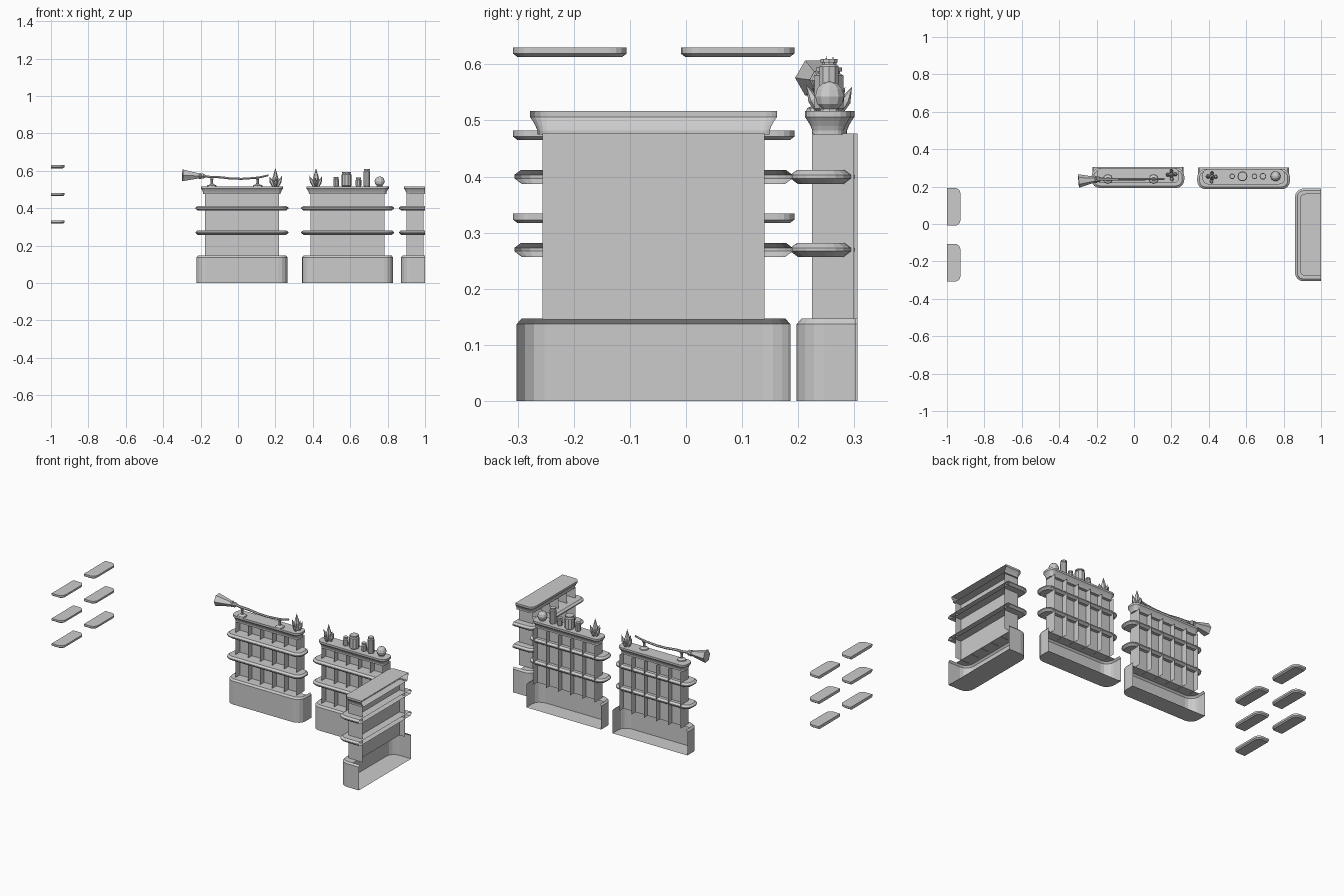
import bpy, bmesh
from math import sin, cos, pi, radians
from mathutils import Matrix, Vector

if "Cube" in bpy.data.objects:
    bpy.data.objects.remove(bpy.data.objects["Cube"])


def finish(name, bm, mat):
    bmesh.ops.remove_doubles(bm, verts=bm.verts, dist=1e-5)
    me = bpy.data.meshes.new(name)
    bm.to_mesh(me)
    bm.free()
    me.transform(mat)
    ob = bpy.data.objects.new(name, me)
    bpy.context.collection.objects.link(ob)
    return ob


def place(x, y, z=0, turn=0):
    return Matrix.Translation((x, y, z)) @ Matrix.Rotation(radians(turn), 4, 'Z')


def outline(w, f, b, r, closed):
    """Plan with rounded front corners (front is -y); back rounded too if closed."""
    corners = [(w - r, f + r, -90), (-w + r, f + r, 180)]
    pts = []

    def arc(cx, cy, a0):
        for i in range(5):
            a = radians(a0 + i * 22.5)
            pts.append((cx + r * cos(a), cy + r * sin(a)))
    if not closed:
        pts.append((-w, b))
    else:
        arc(-w + r, b - r, 90)
    arc(*[corners[1][0], corners[1][1], 180])
    arc(*[corners[0][0], corners[0][1], -90])
    if not closed:
        pts.append((w, b))
    else:
        arc(w - r, b - r, 0)
    return pts


def slab(name, mat, w, f, b, r, layers, closed=False, bottom=True, top=True, back=False):
    """Loft of an outline through (inset, z) layers."""
    bm = bmesh.new()
    rings = []
    for d, z in layers:
        p = outline(w - d, f + d, b - (d if closed else 0), max(r - d, .004), closed)
        rings.append([bm.verts.new((x, y, z)) for x, y in p])
    n = len(rings[0])
    for lo, hi in zip(rings, rings[1:]):
        for i in range(n if closed or back else n - 1):
            j = (i + 1) % n
            bm.faces.new((lo[i], lo[j], hi[j], hi[i]))
    if bottom:
        bm.faces.new(rings[0][::-1])
    if top:
        bm.faces.new(rings[-1])
    return finish(name, bm, mat)


def lathe(name, profile, n, mat):
    """Faceted turned solid from (radius, z) points."""
    bm = bmesh.new()
    rings = [[bm.verts.new((max(r, 1e-6) * cos(2 * pi * i / n), max(r, 1e-6) * sin(2 * pi * i / n), z))
              for i in range(n)] for r, z in profile]
    for lo, hi in zip(rings, rings[1:]):
        for i in range(n):
            j = (i + 1) % n
            bm.faces.new((lo[i], lo[j], hi[j], hi[i]))
    if profile[0][0] > 0:
        bm.faces.new(rings[0][::-1])
    if profile[-1][0] > 0:
        bm.faces.new(rings[-1])
    return finish(name, bm, mat)


def sheet(bm, a, b, z0, z1):
    """Upright thin plane between two plan points."""
    bm.faces.new([bm.verts.new(v) for v in
                  ((*a, z0), (*b, z0), (*b, z1), (*a, z1))])


def cabinet(tag, mat, shelf_back, base_back, panel, div_back, closed):
    # open-backed plinth with chamfered rim and a ledge
    slab(tag + "_base", mat, .244, .011, base_back, .05,
         [(0, 0), (0, .137), (.009, .147)], top=False)
    slab(tag + "_base_ledge", mat, .235, .02, panel, .041, [(0, .147)], bottom=False)
    # two chamfered shelves
    for i, z in enumerate((.257, .387)):
        slab(f"{tag}_shelf_{i + 1}", mat, .248, 0, shelf_back, .045,
             [(.013, z), (0, z + .01), (0, z + .016), (.012, z + .025)], closed)
    # cove cornice
    slab(tag + "_cornice", mat, .22, .026, shelf_back, .03,
         [(.013, .475), (.013, .482), (.01, .49), (.005, .499), (0, .506), (0, .517)], closed)
    # panel and upright dividers
    bm = bmesh.new()
    w = .198
    sheet(bm, (-w, panel), (w, panel), .145, .477)
    for i in range(6):
        x = -w + 2 * w * i / 5
        end = div_back if (closed or i in (0, 5)) else panel
        sheet(bm, (x, .039), (x, end), .145, .477)
    finish(tag + "_panel_and_dividers", bm, mat)


# three cabinets: two along the back, one on the right side
cabinet("left_cabinet", place(.021, .192), .108, .114, .078, .114, True)
cabinet("middle_cabinet", place(.586, .186), .108, .116, .078, .113, True)
cabinet("right_cabinet", place(.861, -.058, 0, -90), .139, .139, .094, .13, False)

# floating wall shelves on the left side
for y in (-.207, .092):
    for z in (.317, .465, .613):
        slab("wall_shelf", place(-.928, y, z, 90), .101, 0, .072, .03,
             [(.008, 0), (0, .006), (0, .017)], back=True)

TOP = .517


# crystal clusters
def crystals(x, y, flip):
    for dx, dy, h, r, lean, az in ((0, 0, .1, .016, 0, 0), (.01, .004, .065, .011, 24, 0),
                                   (-.01, .002, .06, .011, 22, 180), (.002, -.012, .055, .01, 26, 270),
                                   (0, .012, .05, .01, 26, 90)):
        m = (Matrix.Translation((x + dx * flip, y + dy, TOP - .002))
             @ Matrix.Rotation(radians(az if flip > 0 else 180 - az), 4, 'Z')
             @ Matrix.Rotation(radians(lean), 4, 'Y'))
        lathe("crystal", [(r * .6, 0), (r, h * .45), (0, h)], 6, m)


crystals(.2, .262, 1)
crystals(.417, .25, -1)

# jars and bottles
for x, r, h in ((.525, .015, .05), (.58, .027, .077), (.644, .015, .047), (.689, .018, .093)):
    lathe("jar", [(r * .85, 0), (r, .004), (r, h - .014), (r * .75, h - .01), (r * .75, h - .007),
                  (r * .9, h - .007), (r * .9, h)], 10, place(x, .255, TOP))

# ball on a low stand
lathe("ball", [(.027 * sin(pi * i / 6), -.027 * cos(pi * i / 6)) for i in range(7)], 10,
      place(.757, .256, .543))
lathe("ball_stand", [(.017, 0), (.012, .008)], 8, place(.757, .256, TOP))

# broom stands
for x in (-.14, .105):
    lathe("broom_stand", [(.026, 0), (.024, .005), (.008, .012), (.006, .034), (.012, .043)], 8,
          place(x, .24, TOP))

# broom handle: gently wavy tapered rod
bm = bmesh.new()
path = [(-.2, .575), (-.15, .567), (-.1, .566), (-.04, .559), (.02, .557), (.08, .561), (.12, .566), (.163, .576)]
rings = []
for k, (x, z) in enumerate(path):
    r = .0075 - .0003 * k
    rings.append([bm.verts.new((x, .24 + r * cos(i * pi / 3), z + r * sin(i * pi / 3))) for i in range(6)])
for a, b in zip(rings, rings[1:]):
    for i in range(6):
        bm.faces.new((a[i], a[(i + 1) % 6], b[(i + 1) % 6], b[i]))
bm.faces.new(rings[0])
bm.faces.new(rings[-1][::-1])
finish("broom_handle", bm, Matrix())

# broom brush with binding, pointing left
direction = Vector((-1, -.08, .04))
brush = Matrix.Translation((-.175, .24, .571)) @ direction.to_track_quat('Z', 'Y').to_matrix().to_4x4()
lathe("broom_brush", [(.008, 0), (.016, .012), (.012, .026), (.018, .045), (.036, .122)], 6, brush)
lathe("broom_binding", [(.014, .022), (.018, .025), (.018, .031), (.014, .034)], 6, brush)
